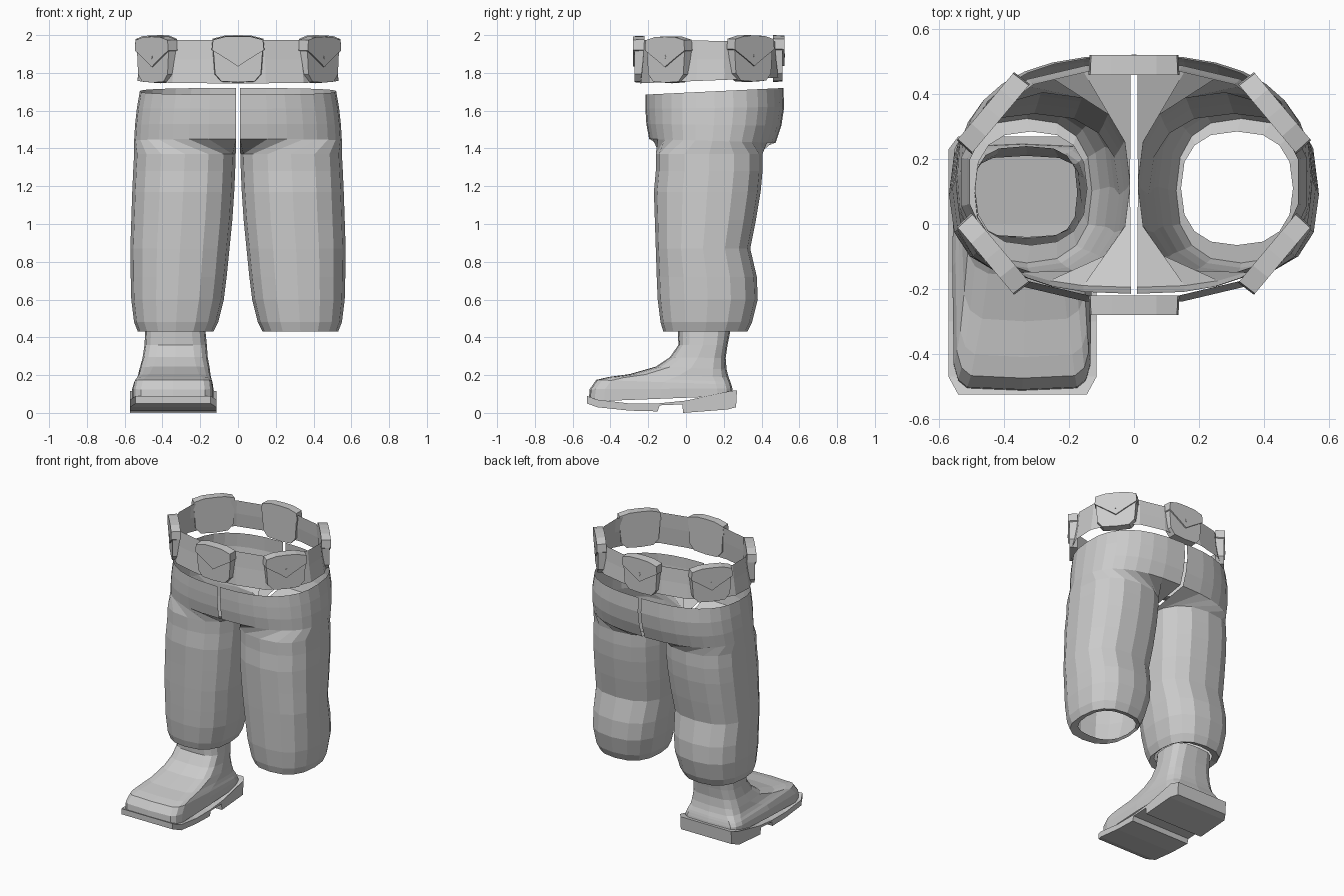
import bpy, bmesh, math
from mathutils import Vector, Matrix

if "Cube" in bpy.data.objects:
    bpy.data.objects.remove(bpy.data.objects["Cube"])

grey = bpy.data.materials.new("plain grey")
grey.diffuse_color = (0.6, 0.6, 0.6, 1)
grey.use_nodes = True
grey.node_tree.nodes["Principled BSDF"].inputs["Base Color"].default_value = grey.diffuse_color


def finish(name, bm):
    bmesh.ops.remove_doubles(bm, verts=bm.verts, dist=0.0005)
    bmesh.ops.recalc_face_normals(bm, faces=bm.faces)
    me = bpy.data.meshes.new(name)
    bm.to_mesh(me)
    bm.free()
    me.materials.append(grey)
    ob = bpy.data.objects.new(name, me)
    bpy.context.collection.objects.link(ob)
    return ob


def loft(bm, rings):
    rows = [[bm.verts.new(p) for p in r] for r in rings]
    for a, b in zip(rows, rows[1:]):
        for i in range(len(a) - 1):
            bm.faces.new((a[i], a[i + 1], b[i + 1], b[i]))
    return rows


def power(v, e):
    return math.copysign(abs(v) ** e, v)


def ring(x0, x1, y0, y1, zf, zb, n=16, e=0.8, half=False):
    """Rounded section; half leaves it open along the inner seam."""
    span = math.pi if half else 2 * math.pi
    start = -math.pi / 2 if half else -math.pi
    pts = []
    for i in range(n + 1):
        a = start + i / n * span
        c, s = power(math.cos(a), e), power(math.sin(a), e)
        x = x0 + (x1 - x0) * c if half else (x0 + x1) / 2 + (x1 - x0) / 2 * c
        t = (s + 1) / 2
        pts.append(Vector((x, y0 + (y1 - y0) * t, zf + (zb - zf) * t)))
    return pts


# Trouser legs: open half hips flowing into closed leg sections
HIPS = [(0.52, -0.215, 0.515, 1.685, 1.72), (0.535, -0.215, 0.52, 1.61, 1.62),
        (0.545, -0.21, 0.505, 1.53, 1.52), (0.55, -0.195, 0.475, 1.45, 1.43)]
LEGS = [(0.012, 0.55, -0.16, 0.405, 1.37), (0.015, 0.555, -0.16, 0.405, 1.28),
        (0.02, 0.56, -0.17, 0.395, 1.17), (0.03, 0.565, -0.165, 0.37, 1.02),
        (0.045, 0.57, -0.16, 0.34, 0.87), (0.06, 0.568, -0.155, 0.375, 0.72),
        (0.075, 0.565, -0.15, 0.38, 0.60), (0.105, 0.55, -0.135, 0.35, 0.48),
        (0.13, 0.53, -0.12, 0.325, 0.43), (0.145, 0.49, -0.065, 0.285, 0.44)]
for side, name in ((1, "right_trouser_leg"), (-1, "left_trouser_leg")):
    bm = bmesh.new()
    rings = [ring(0.01, x1, y0, y1, zf, zb, e=0.8, half=True)
             for x1, y0, y1, zf, zb in HIPS]
    rings += [ring(x0, x1, y0, y1, z, z) for x0, x1, y0, y1, z in LEGS]
    loft(bm, [[Vector((p.x * side, p.y, p.z)) for p in r] for r in rings])
    finish(name, bm)

# Belt: thin faceted band, flaring slightly at the bottom
HALF = [(0, -0.225), (0.14, -0.22), (0.33, -0.175), (0.45, -0.06), (0.505, 0.06),
        (0.505, 0.20), (0.44, 0.33), (0.31, 0.43), (0.14, 0.47), (0, 0.47)]
outline = HALF + [(-x, y) for x, y in HALF[-2::-1]]
bm = bmesh.new()
rows = []
for z, k, lift in ((1.975, 1.0, -0.01), (1.87, 1.02, 0.0), (1.745, 1.055, 0.03)):
    rows.append([(x * k, 0.13 + (y - 0.13) * k, z + lift * (y + 0.22) / 0.7)
                 for x, y in outline])
loft(bm, rows)
finish("belt", bm)


def plate(bm, shape, d0, d1, taper, mat):
    """Extruded outline (x, z) from depth d0 to d1 with a narrowed face."""
    back = [bm.verts.new(mat @ Vector((x, -d0, z))) for x, z in shape]
    front = [bm.verts.new(mat @ Vector((x * taper, -d1, z * taper))) for x, z in shape]
    n = len(shape)
    for i in range(n):
        j = (i + 1) % n
        bm.faces.new((back[i], back[j], front[j], front[i]))
    bm.faces.new(front)
    bm.faces.new(back[::-1])


def mirrored(half):
    return half + [(-x, z) for x, z in reversed(half) if x > 0]


# Belt pouches: body, pointed flap and a small stud
BODY = mirrored([(0, -0.125), (0.09, -0.12), (0.125, -0.08), (0.135, 0.06),
                 (0.13, 0.105), (0.07, 0.12), (0, 0.122)])
FLAP = mirrored([(0, -0.04), (0.06, 0.0), (0.14, 0.05), (0.135, 0.105),
                 (0.07, 0.122), (0, 0.124)])
SPOTS = [("front", 0, -0.225, 0, 1.872), ("back", 0, 0.465, 180, 1.876),
         ("front_right", 0.415, -0.077, 50, 1.87), ("front_left", -0.415, -0.077, -50, 1.87),
         ("back_right", 0.415, 0.327, 130, 1.876), ("back_left", -0.415, 0.327, -130, 1.876)]
for name, x, y, deg, z in SPOTS:
    mat = Matrix.Translation((x, y, z)) @ Matrix.Rotation(math.radians(deg), 4, "Z")
    bm = bmesh.new()
    plate(bm, BODY, -0.005, 0.047, 0.97, mat)
    plate(bm, FLAP, -0.005, 0.056, 0.98, mat)
    if name != "front":
        stud = [(0.008 * math.cos(a * math.pi / 3), 0.012 * math.sin(a * math.pi / 3) + 0.015)
                for a in range(6)]
        plate(bm, stud, 0.05, 0.058, 1, mat)
    finish(name + "_pouch", bm)

# Boot upper: tilted sections from the open shaft down over the instep to the toe
# (x left, x right, front y, front z, back y, back z, squareness)
BOOT = [(-0.49, -0.175, -0.045, 0.46, 0.24, 0.46, 0.65), (-0.495, -0.165, -0.04, 0.36, 0.22, 0.36, 0.6),
        (-0.505, -0.16, -0.085, 0.295, 0.21, 0.29, 0.55), (-0.52, -0.15, -0.16, 0.245, 0.215, 0.23, 0.5),
        (-0.53, -0.145, -0.30, 0.205, 0.225, 0.19, 0.4), (-0.54, -0.14, -0.41, 0.19, 0.235, 0.165, 0.3),
        (-0.55, -0.135, -0.475, 0.175, 0.24, 0.15, 0.27), (-0.56, -0.13, -0.51, 0.125, 0.245, 0.13, 0.25),
        (-0.56, -0.13, -0.515, 0.06, 0.25, 0.09, 0.25)]
bm = bmesh.new()
loft(bm, [ring(x0, x1, yf, yb, zf, zb, e=e) for x0, x1, yf, zf, yb, zb, e in BOOT])
finish("boot_upper", bm)

# Boot sole: side profile with a heel step, corners pulled in at toe and heel
SIDE = [(-0.525, 0.05), (-0.47, 0.03), (-0.30, 0.012), (-0.15, 0.008), (-0.14, 0.04),
        (-0.02, 0.045), (-0.015, 0.0), (0.22, 0.018), (0.265, 0.03), (0.27, 0.12),
        (0.23, 0.115), (0.0, 0.065), (-0.15, 0.05), (-0.30, 0.05), (-0.47, 0.07), (-0.525, 0.09)]
bm = bmesh.new()
sides = []
for x, sign in ((-0.572, 1), (-0.115, -1)):
    sides.append([bm.verts.new((x + sign * (0.03 if y < -0.5 or y > 0.24 else 0), y, z))
                  for y, z in SIDE])
    bm.faces.new(sides[-1])
n = len(SIDE)
for i in range(n):
    j = (i + 1) % n
    bm.faces.new((sides[0][i], sides[0][j], sides[1][j], sides[1][i]))
finish("boot_sole", bm)
